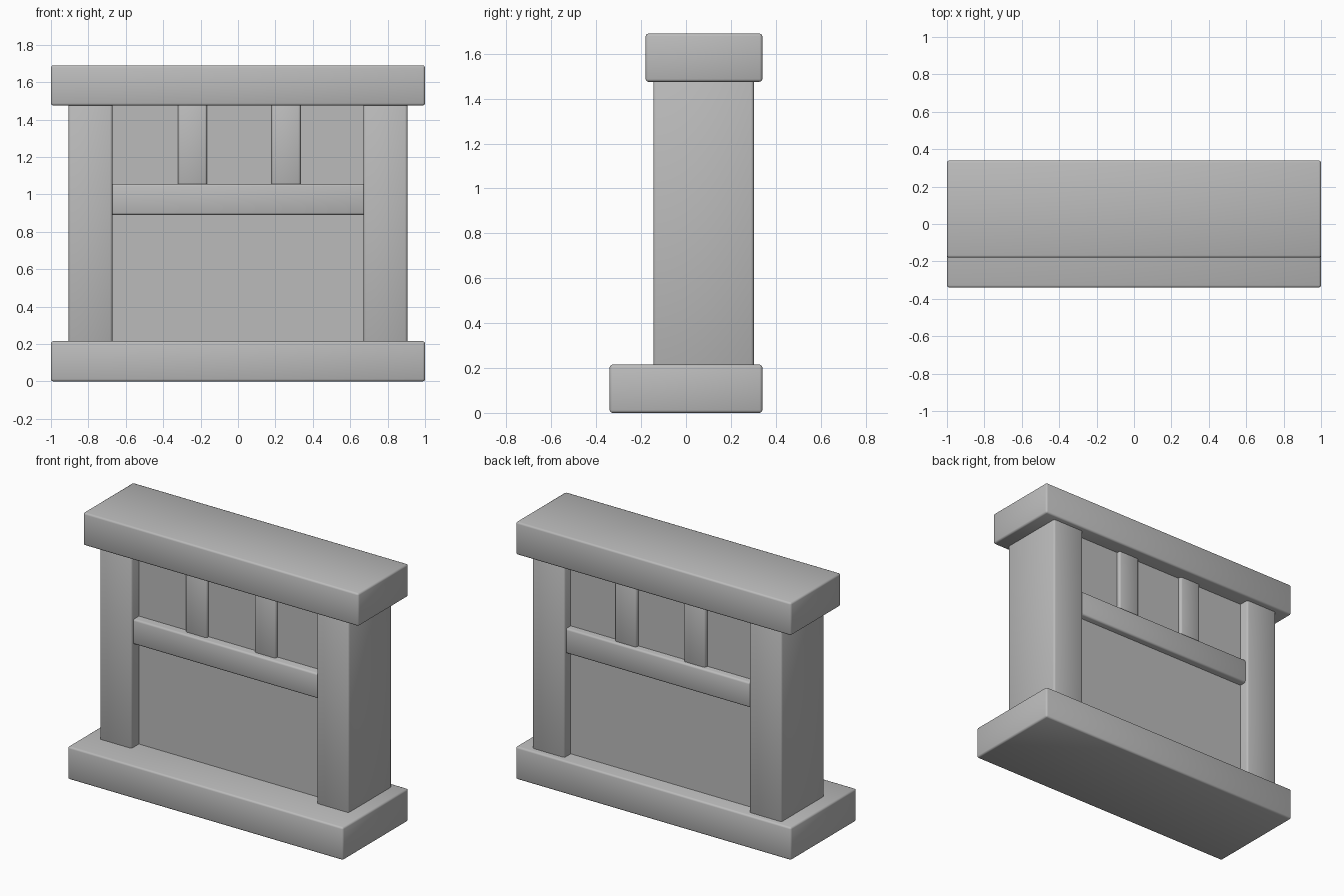
import bpy

# Remove the default object
cube = bpy.data.objects.get("Cube")
if cube:
    bpy.data.objects.remove(cube, do_unlink=True)

# Single stone colour
stone = bpy.data.materials.new("stone_grey")
stone.use_nodes = True
colour = (0.5, 0.5, 0.5, 1)
stone.diffuse_color = colour
stone.node_tree.nodes["Principled BSDF"].inputs["Base Color"].default_value = colour


def block(name, x, y, z, bevel=0.012):
    """Softly bevelled box from (min, max) ranges on each axis."""
    bpy.ops.mesh.primitive_cube_add(size=1, location=[sum(r) / 2 for r in (x, y, z)])
    ob = bpy.context.object
    ob.name = ob.data.name = name
    ob.scale = [r[1] - r[0] for r in (x, y, z)]
    bpy.ops.object.transform_apply(location=False, rotation=False, scale=True)
    ob.data.materials.append(stone)
    if bevel:
        mod = ob.modifiers.new("soft_edges", "BEVEL")
        mod.width = bevel
        mod.segments = 2
        bpy.ops.object.shade_smooth()
    return ob


base_top, cap_bottom = 0.215, 1.475
sunk = 0.02  # upright ends hidden inside the slabs

# Base and cap slabs
block("base_slab", (-1, 1), (-0.34, 0.34), (0, base_top))
block("cap_slab", (-1, 1), (-0.18, 0.34), (cap_bottom, 1.69))

# End pillars
upright = (base_top - sunk, cap_bottom + sunk)
block("right_pillar", (-0.905, -0.672), (-0.145, 0.302), upright)
block("left_pillar", (0.672, 0.905), (-0.145, 0.302), upright)

# Recessed wall panel between the pillars
block("wall_panel", (-0.69, 0.69), (-0.068, 0.236), upright, bevel=0)

# Cross rail, showing on both faces
block("cross_rail", (-0.69, 0.69), (-0.124, 0.282), (0.89, 1.055))

# Short posts above the rail, showing on both faces
for name, left in (("right_post", -0.32), ("left_post", 0.18)):
    block(name, (left, left + 0.155), (-0.09, 0.26), (1.02, cap_bottom + sunk))
